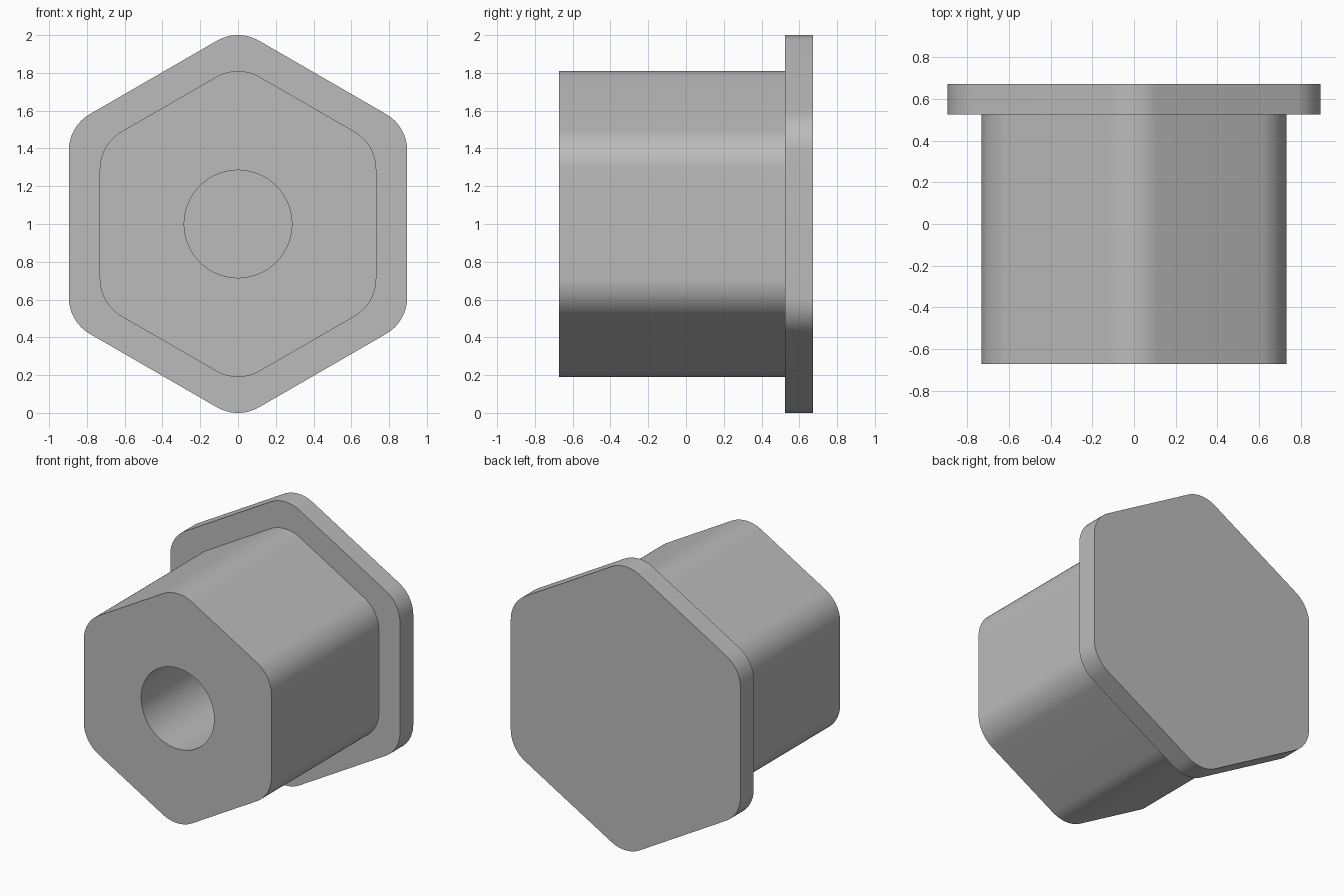
import bpy, bmesh
from math import sin, cos, pi, sqrt, radians

cube = bpy.data.objects.get("Cube")
if cube:
    bpy.data.objects.remove(cube)

ARC_STEPS = 12                # segments in each rounded corner
RING = 6 * (ARC_STEPS + 1)    # points in every ring
CENTRE_Z = 1.0

grey = bpy.data.materials.new("plain grey")
grey.use_nodes = True
COLOUR = (0.5, 0.5, 0.5, 1)
grey.diffuse_color = COLOUR
grey.node_tree.nodes["Principled BSDF"].inputs["Base Color"].default_value = COLOUR


def rounded_hexagon(apothem, radius, y):
    """Point-up hexagon with rounded corners, in the plane at y."""
    corner = (apothem - radius) * 2 / sqrt(3)
    points = []
    for side in range(6):
        middle = pi / 2 + side * pi / 3
        for step in range(ARC_STEPS + 1):
            a = middle + (step / ARC_STEPS - 0.5) * pi / 3
            points.append((corner * cos(middle) + radius * cos(a), y,
                           CENTRE_Z + corner * sin(middle) + radius * sin(a)))
    return points


def circle(radius, y):
    """Circle with its points lined up with the hexagon's."""
    angles = [pi / 3 + 2 * pi * (i + 0.5) / RING for i in range(RING)]
    return [(radius * cos(a), y, CENTRE_Z + radius * sin(a)) for a in angles]


def loft(name, rings, capped):
    """Join successive rings with quads, optionally closing both ends."""
    bm = bmesh.new()
    loops = [[bm.verts.new(p) for p in ring] for ring in rings]
    for a, b in zip(loops, loops[1:]):
        for i in range(RING):
            j = (i + 1) % RING
            bm.faces.new((a[i], a[j], b[j], b[i]))
    if capped:
        bm.faces.new(loops[0][::-1])
        bm.faces.new(loops[-1])
    bmesh.ops.recalc_face_normals(bm, faces=bm.faces)
    mesh = bpy.data.meshes.new(name)
    bm.to_mesh(mesh)
    bm.free()
    mesh.materials.append(grey)
    obj = bpy.data.objects.new(name, mesh)
    bpy.context.collection.objects.link(obj)
    bpy.ops.object.select_all(action="DESELECT")
    obj.select_set(True)
    bpy.context.view_layer.objects.active = obj
    bpy.ops.object.shade_smooth_by_angle(angle=radians(30))
    return obj


FRONT, STEP, BACK = -0.673, 0.525, 0.673

# Hexagonal plug body with the round bore running back to the flange
loft("plug_body", [circle(0.285, STEP), circle(0.285, FRONT),
                   rounded_hexagon(0.732, 0.23, FRONT),
                   rounded_hexagon(0.732, 0.23, STEP),
                   circle(0.285, STEP)], capped=False)

# Wider closed flange at the back
loft("back_flange", [rounded_hexagon(0.896, 0.224, STEP),
                     rounded_hexagon(0.896, 0.224, BACK)], capped=True)
